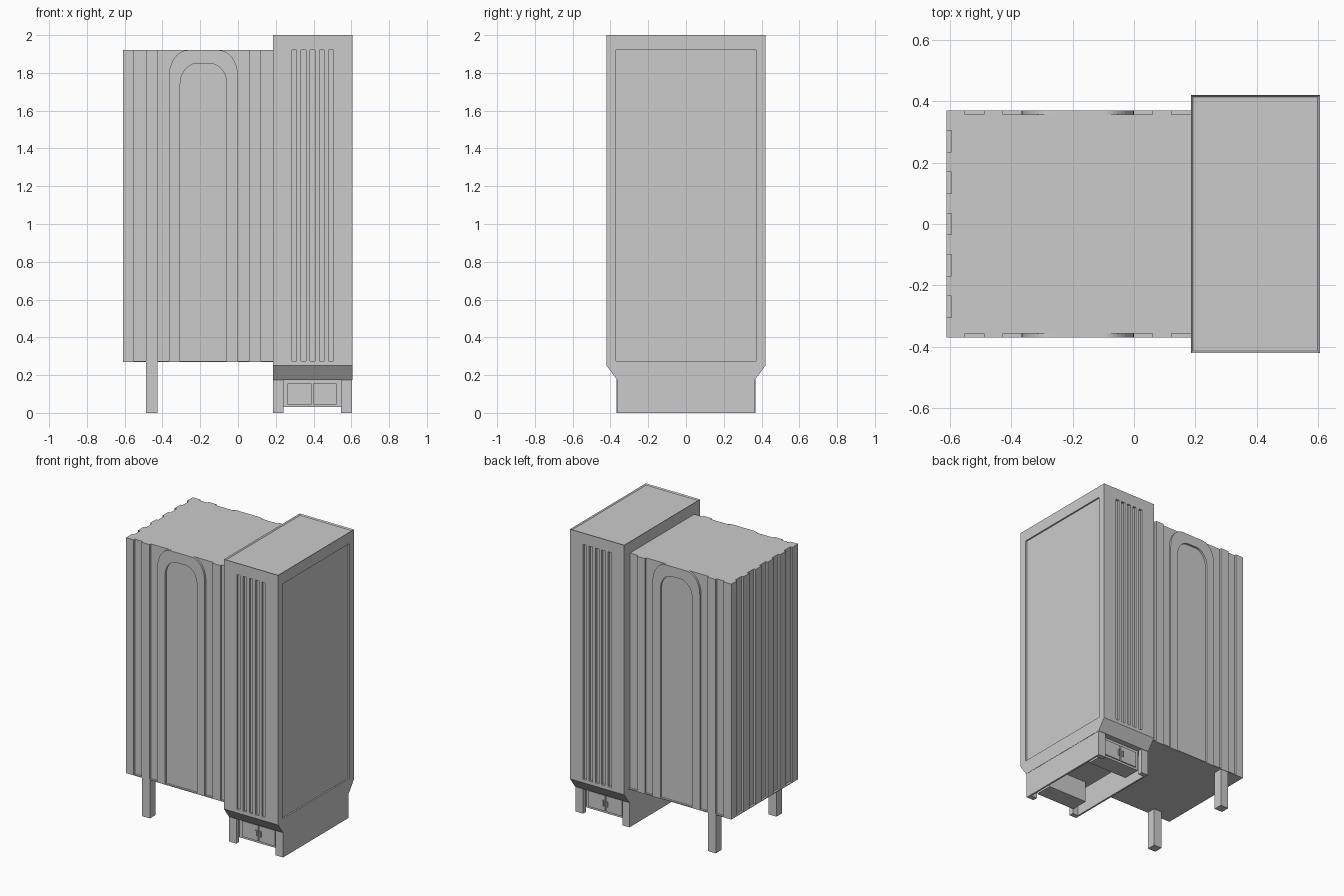
import bpy, bmesh, math

if "Cube" in bpy.data.objects:
    bpy.data.objects.remove(bpy.data.objects["Cube"])

grey = bpy.data.materials.new("plain grey")
grey.use_nodes = True
COLOUR = (0.6, 0.6, 0.6, 1)
grey.diffuse_color = COLOUR
grey.node_tree.nodes["Principled BSDF"].inputs["Base Color"].default_value = COLOUR


def finish(name, bm):
    bmesh.ops.recalc_face_normals(bm, faces=bm.faces)
    mesh = bpy.data.meshes.new(name)
    bm.to_mesh(mesh)
    bm.free()
    mesh.materials.append(grey)
    obj = bpy.data.objects.new(name, mesh)
    bpy.context.collection.objects.link(obj)
    return obj


def add_box(bm, x, y, z):
    verts = bmesh.ops.create_cube(bm, size=1)["verts"]
    for v in verts:
        for i, (a, b) in enumerate((x, y, z)):
            v.co[i] = a if v.co[i] < 0 else b


def boxes(name, specs):
    bm = bmesh.new()
    for spec in specs:
        add_box(bm, *spec)
    return finish(name, bm)


def span(side, a, b):
    return tuple(sorted((side * a, side * b)))


def prism(bm, points, offset):
    face = bm.faces.new([bm.verts.new(p) for p in points])
    new = bmesh.ops.extrude_face_region(bm, geom=[face])["geom"]
    bmesh.ops.translate(bm, vec=offset, verts=[v for v in new if isinstance(v, bmesh.types.BMVert)])


# Tank body: recessed core and floor plate
BOTTOM, TOP = 0.27, 1.92
HEIGHT = (BOTTOM, TOP)
boxes("tank_core", [((-0.595, 0.19), (-0.356, 0.356), HEIGHT)])
boxes("tank_floor", [((-0.61, 0.19), (-0.37, 0.37), (BOTTOM, BOTTOM + 0.006))])

# Vertical ridges on the end and both sides
ridges = []
for s in (-1, 1):
    ridges.append(((-0.61, -0.55), span(s, 0.305, 0.37), HEIGHT))
    for a in (0.035, 0.17):
        ridges.append(((-0.61, -0.59), span(s, a, a + 0.065), HEIGHT))
    for a in (-0.488, 0.06):
        ridges.append(((a, a + 0.062), span(s, 0.35, 0.37), HEIGHT))
boxes("tank_ridges", ridges)


# Raised arch frames on both sides
def arch(half, top, rx, rz, y):
    cx, n = -0.183, 10
    right = []
    for i in range(n + 1):
        t = math.pi / 2 * i / n
        right.append((half - rx + rx * math.cos(t), top - rz + rz * math.sin(t)))
    pts = [(half, BOTTOM)] + right
    pts += [(-x, z) for x, z in reversed(pts)]
    return [(cx + x, y, z) for x, z in pts]


for s, side in ((-1, "front"), (1, "back")):
    bm = bmesh.new()
    outer = arch(0.183, TOP, 0.1, 0.14, s * 0.352)
    inner = arch(0.123, 1.85, 0.09, 0.11, s * 0.352)
    prism(bm, outer + inner[::-1], (0, s * 0.018, 0))
    finish(side + "_arch_frame", bm)

# Rear legs
boxes("tank_legs", [((-0.488, -0.426), span(s, 0.305, 0.367), (0, BOTTOM)) for s in (-1, 1)])

# Head cabinet with tapered lower end
bm = bmesh.new()
half = [(0.42, 2.0), (0.42, 0.25), (0.365, 0.175)]
outline = half + [(-y, z) for y, z in reversed(half)]
prism(bm, [(0.185, y, z) for y, z in outline], (0.42, 0, 0))
bmesh.ops.recalc_face_normals(bm, faces=bm.faces)

# Recessed roof
roof = [f for f in bm.faces if f.normal.z > 0.9]
bmesh.ops.inset_region(bm, faces=roof, thickness=0.01)
bmesh.ops.translate(bm, vec=(0, 0, -0.008), verts=roof[0].verts)
cabinet = finish("head_cabinet", bm)

# Cut the vertical slots and the large end panel
cuts = [((0.595, 0.7), (-0.37, 0.37), (0.275, 1.92))]
for s in (-1, 1):
    for i in range(5):
        x = 0.285 + i * 0.0485
        cuts.append(((x, x + 0.026), span(s, 0.405, 0.5), (0.275, 1.92)))
cutter = boxes("slot_cutter", cuts)
cutter.hide_render = True
mod = cabinet.modifiers.new("slots", "BOOLEAN")
mod.operation = "DIFFERENCE"
mod.solver = "EXACT"
mod.object = cutter
bpy.context.view_layer.objects.active = cabinet
bpy.ops.object.modifier_apply(modifier="slots")
bpy.data.objects.remove(cutter)

# Channel-shaped base supports on both long edges
SUPPORT = (0, 0.18)
for name, plate, flange in (("inner_support", (0.185, 0.197), (0.185, 0.24)),
                            ("outer_support", (0.591, 0.603), (0.545, 0.603))):
    boxes(name, [(plate, (-0.36, 0.36), SUPPORT)] +
          [(flange, span(s, 0.33, 0.362), SUPPORT) for s in (-1, 1)])

# Small control boxes with double doors under each end
for s, side in ((-1, "front"), (1, "back")):
    boxes(side + "_control_box", [((0.24, 0.545), span(s, 0.2, 0.325), (0.03, 0.178))])
    doors = [((a, a + 0.125), span(s, 0.32, 0.333), (0.045, 0.155)) for a in (0.263, 0.396)]
    handles = [((a, a + 0.01), span(s, 0.33, 0.34), (0.08, 0.12)) for a in (0.37, 0.404)]
    boxes(side + "_control_doors", doors + handles)
